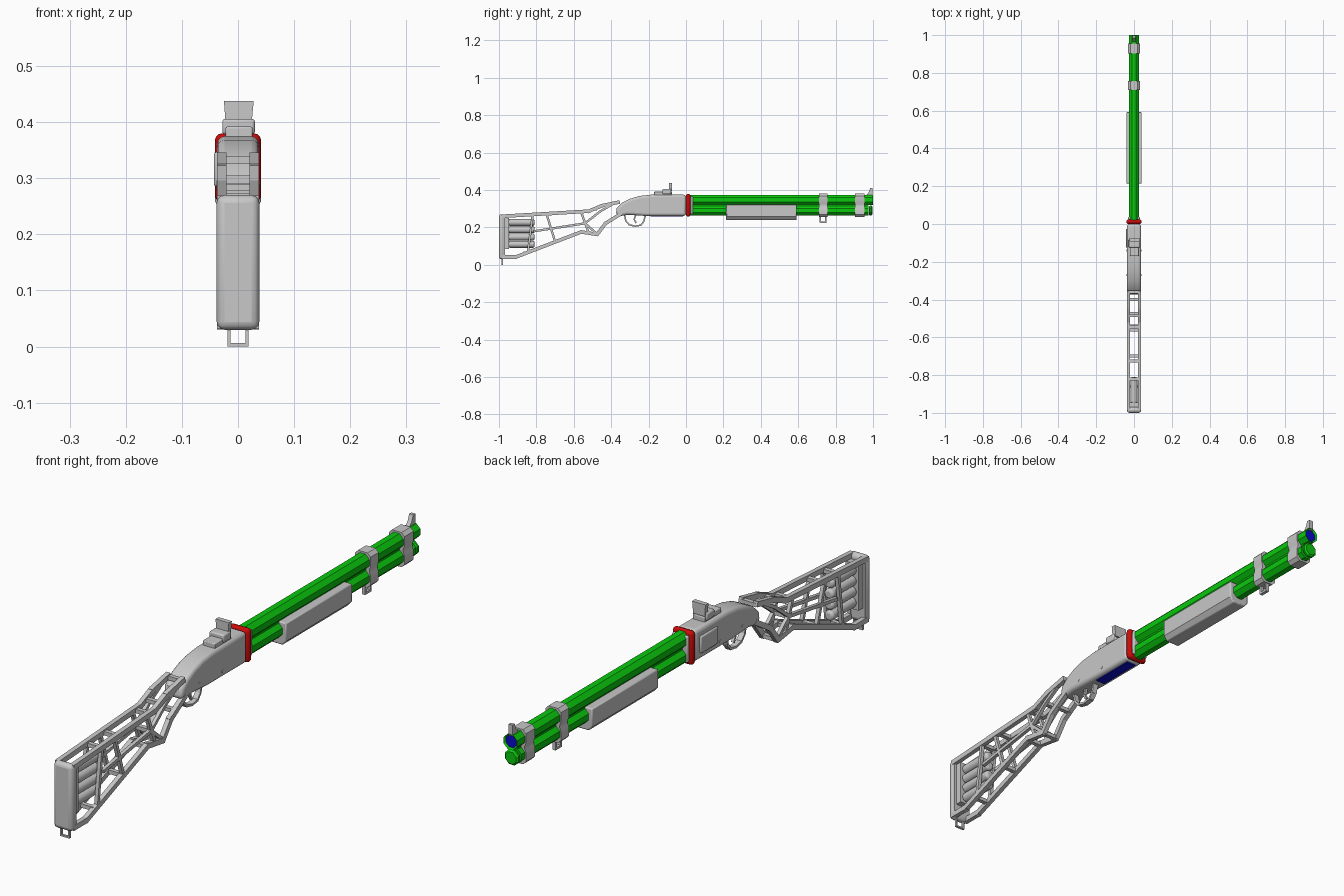
import bpy, bmesh, math
from mathutils import Matrix, Vector

cube = bpy.data.objects.get("Cube")
if cube:
    bpy.data.objects.remove(cube, do_unlink=True)


def material(name, r, g, b):
    m = bpy.data.materials.new(name)
    m.use_nodes = True
    m.diffuse_color = (r, g, b, 1)
    m.node_tree.nodes["Principled BSDF"].inputs["Base Color"].default_value = (r, g, b, 1)
    return m


GREY = material("light grey", .58, .58, .58)
GREEN = material("green", .003, .58, .004)
RED = material("red", .6, .003, .003)
BLUE = material("blue", .003, .003, .6)


def finish(name, bm, mats, bevel=0, segments=2, smooth=True):
    bmesh.ops.recalc_face_normals(bm, faces=bm.faces)
    mesh = bpy.data.meshes.new(name)
    bm.to_mesh(mesh)
    bm.free()
    ob = bpy.data.objects.new(name, mesh)
    bpy.context.collection.objects.link(ob)
    for m in mats:
        mesh.materials.append(m)
    if bevel:
        mod = ob.modifiers.new("edge", 'BEVEL')
        mod.width, mod.segments = bevel, segments
        mod.limit_method, mod.angle_limit = 'ANGLE', math.radians(50)
    if smooth:
        bpy.ops.object.select_all(action='DESELECT')
        ob.select_set(True)
        bpy.context.view_layer.objects.active = ob
        bpy.ops.object.shade_smooth_by_angle(angle=math.radians(35))
    return ob


def add_box(bm, x, y, z):
    size = [b - a for a, b in (x, y, z)]
    mid = [(a + b) / 2 for a, b in (x, y, z)]
    bmesh.ops.create_cube(bm, size=1, matrix=Matrix.Translation(mid) @ Matrix.Diagonal((*size, 1)))


def add_chain(bm, points, x=0, width=.015, thick=.016):
    """Square bars through a row of (y, z) points."""
    for a, b in zip(points, points[1:]):
        p, q = Vector((x, *a)), Vector((x, *b))
        d = q - p
        turn = Matrix.Rotation(math.atan2(d.z, d.y), 4, 'X')
        bmesh.ops.create_cube(bm, size=1, matrix=Matrix.Translation((p + q) / 2) @ turn
                              @ Matrix.Diagonal((width, d.length + thick * .7, thick, 1)))


def box(name, x, y, z, mat, bevel=0, segments=2):
    bm = bmesh.new()
    add_box(bm, x, y, z)
    return finish(name, bm, [mat], bevel, segments)


def prism(name, points, axis, start, end, mat, bevel=0, segments=2):
    """Extrude a profile: (y, z) along x, or (x, z) along y."""
    bm = bmesh.new()
    place = (lambda p, t: (t, *p)) if axis == 'X' else (lambda p, t: (p[0], t, p[1]))
    face = bm.faces.new([bm.verts.new(place(p, start)) for p in points])
    out = bmesh.ops.extrude_face_region(bm, geom=[face])
    move = Vector(place((0, 0), end - start))
    bmesh.ops.translate(bm, vec=move, verts=[v for v in out["geom"] if isinstance(v, bmesh.types.BMVert)])
    return finish(name, bm, [mat], bevel, segments)


def tube(name, z, radius, y0, y1, sides, mats, turn=0.0):
    bm = bmesh.new()
    bmesh.ops.create_cone(bm, cap_ends=True, segments=sides, radius1=radius, radius2=radius, depth=y1 - y0,
                          matrix=Matrix.Translation((0, (y0 + y1) / 2, z))
                          @ Matrix.Rotation(-math.pi / 2, 4, 'X') @ Matrix.Rotation(turn, 4, 'Z'))
    return bm


# Barrel with a recessed bore, and the tube below it
EIGHTH = math.pi / 8
bm = tube("barrel", .348, .029, .02, 1, 8, None, EIGHTH)
bm.normal_update()
muzzle = max(bm.faces, key=lambda f: f.calc_center_median().y)
bmesh.ops.inset_region(bm, faces=[muzzle], thickness=.006)
bmesh.ops.translate(bm, vec=(0, -.006, 0), verts=muzzle.verts)
muzzle.material_index = 1
finish("barrel", bm, [GREEN, BLUE], smooth=False)

bm = tube("magazine_tube", .29, .029, .02, .975, 8, None, EIGHTH)
finish("magazine_tube", bm, [GREEN], smooth=False)
bm = tube("tube_cap", .29, .029, .978, .997, 8, None, EIGHTH)
finish("tube_cap", bm, [GREEN], .006, 1, False)
box("tube_spacer", (-.012, .012), (.02, .97), (.31, .328), GREEN)

# Receiver, rounded along its long edges
receiver = [(-.375, .27), (-.37, .305), (-.34, .333), (-.3, .353), (-.25, .368), (-.19, .375),
            (0, .375), (0, .262), (-.22, .262), (-.31, .268), (-.345, .262)]
prism("receiver", receiver, 'X', -.037, .037, GREY, .013, 3)
box("loading_port", (-.019, .019), (-.19, -.015), (.2585, .266), BLUE)
box("ejection_cover", (-.043, -.03), (-.125, -.025), (.285, .347), GREY, .005)
box("barrel_collar", (-.041, .041), (0, .024), (.258, .38), RED, .012, 3)
box("collar_nut", (-.031, .031), (.024, .037), (.272, .367), GREY, .004)
for i, (y, z) in enumerate([(-.27, .29), (-.14, .285)]):
    bm = bmesh.new()
    bmesh.ops.create_cone(bm, cap_ends=True, segments=12, radius1=.006, radius2=.006, depth=.077,
                          matrix=Matrix.Translation((0, y, z)) @ Matrix.Rotation(math.pi / 2, 4, 'Y'))
    finish(f"receiver_pin_{i + 1}", bm, [GREY])

# Sights
box("rear_sight_base", (-.022, .026), (-.17, -.075), (.37, .392), GREY, .003)
box("rear_sight_block", (-.028, .03), (-.125, -.08), (.378, .406), GREY, .005)
prism("rear_sight_plate", [(-.022, .395), (.024, .395), (.028, .438), (-.025, .438)], 'Y', -.092, -.075, GREY)
prism("front_sight", [(.962, .37), (.998, .37), (.998, .41), (.985, .41), (.978, .39)], 'X', -.008, .008, GREY)

# Sliding fore grip
prism("fore_grip", [(-.041, .322), (.041, .322), (.041, .258), (.026, .24), (-.026, .24), (-.041, .258)],
      'Y', .215, .592, GREY, .004)

# Waisted clamps round both tubes
half = [(.019, .381), (.031, .369), (.031, .335), (.026, .323), (.026, .313), (.031, .302), (.031, .268), (.019, .256)]
clamp = half + [(-x, z) for x, z in reversed(half)]
prism("middle_clamp", clamp, 'Y', .71, .756, GREY)
prism("front_clamp", clamp, 'Y', .903, .955, GREY)
bm = bmesh.new()
add_chain(bm, [(.718, .258), (.718, .228), (.748, .228), (.748, .258)], width=.012, thick=.008)
finish("front_sling_loop", bm, [GREY])

# Trigger and guard
bm = bmesh.new()
add_chain(bm, [(-.328, .265), (-.322, .235), (-.303, .214), (-.272, .207), (-.242, .212), (-.226, .232),
               (-.218, .262)], width=.02, thick=.008)
finish("trigger_guard", bm, [GREY])
bm = bmesh.new()
add_chain(bm, [(-.27, .265), (-.277, .243), (-.268, .226)], width=.01, thick=.008)
finish("trigger", bm, [GREY])

# Open stock frame: the same bars on both sides
rails = [[(-.98, .26), (-.52, .287), (-.45, .316), (-.36, .335)],
         [(-.98, .042), (-.91, .042), (-.56, .176), (-.475, .163), (-.43, .222), (-.35, .272)]]
struts = [[(-.975, .25), (-.975, .05)],
          [(-.82, .265), (-.845, .07)],
          [(-.745, .27), (-.7, .125)],
          [(-.56, .28), (-.52, .17)],
          [(-.81, .18), (-.54, .222), (-.46, .285), (-.4, .32)],
          [(-.54, .222), (-.475, .165)]]
bm = bmesh.new()
for side in (-1, 1):
    for rail in rails:
        add_chain(bm, rail, side * .029, .017, .019)
    for strut in struts:
        add_chain(bm, strut, side * .029, .013, .012)
for y, z in [(-.82, .266), (-.725, .272), (-.545, .283), (-.485, .298), (-.36, .332),
             (-.86, .064), (-.7, .124), (-.56, .172), (-.475, .163), (-.54, .222), (-.4, .24)]:
    add_box(bm, (-.03, .03), (y - .008, y + .008), (z - .007, z + .007))
finish("stock_frame", bm, [GREY])
box("butt_pad", (-.038, .038), (-1, -.97), (.03, .27), GREY, .014, 3)
box("butt_pad_ridge", (-.02, .02), (-1, -.99), (.045, .255), GREY)
box("shell_holder", (-.026, .026), (-.972, -.945), (.085, .25), GREY)

# Spare cartridges held in the stock
for i in range(4):
    bm = tube("cartridge", .11 + i * .039, .0185, -.95, -.81, 16, None)
    finish(f"cartridge_{i + 1}", bm, [GREY], .009, 3)

# Rear sling loop
bm = bmesh.new()
for x in (-.016, .016):
    add_box(bm, (x - .003, x + .003), (-.986, -.978), (0, .04))
add_box(bm, (-.019, .019), (-.986, -.978), (0, .006))
finish("rear_sling_loop", bm, [GREY])
